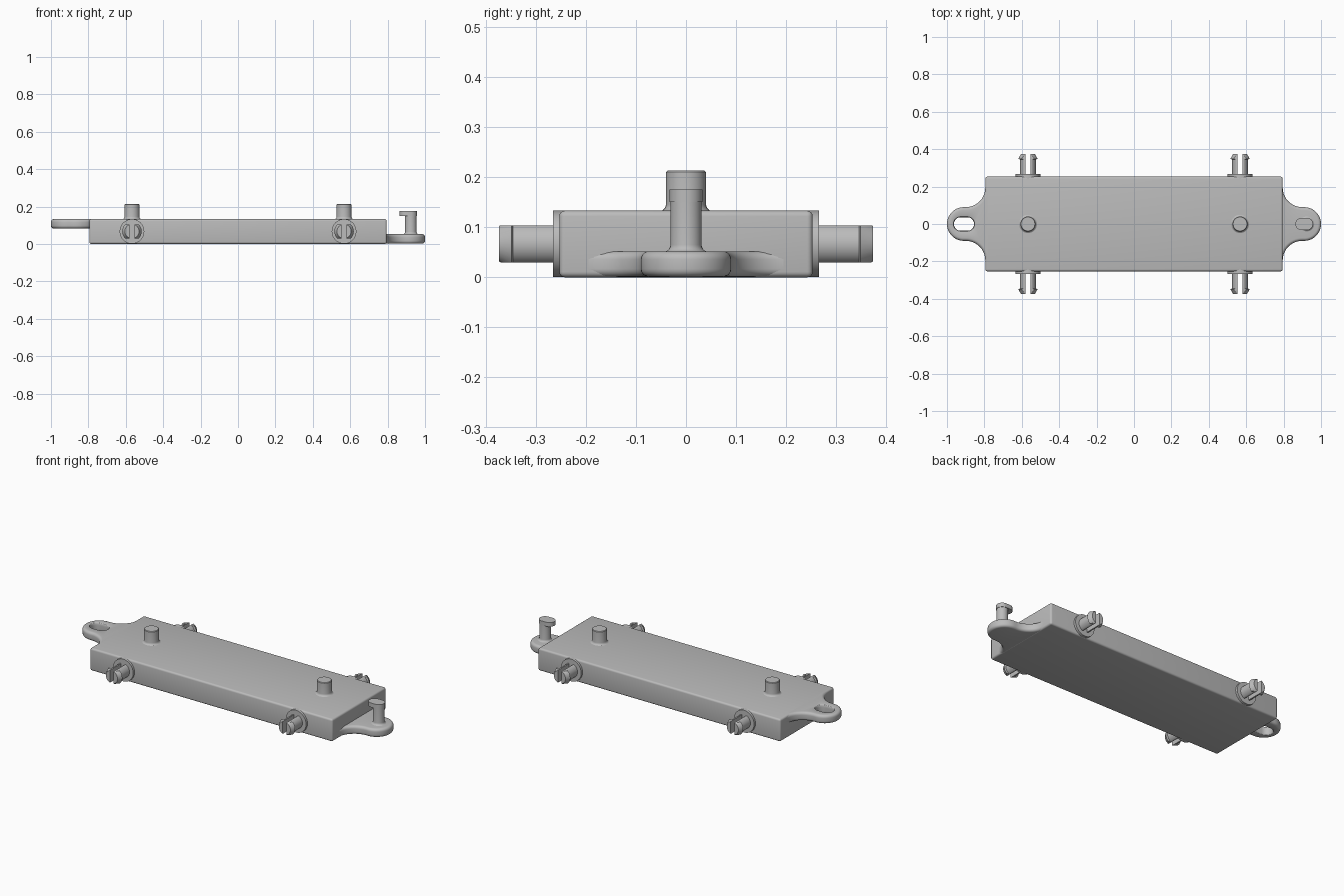
import bpy, bmesh
from math import sin, cos, pi, radians
from mathutils import Matrix, Vector

if "Cube" in bpy.data.objects:
    bpy.data.objects.remove(bpy.data.objects["Cube"], do_unlink=True)

grey = bpy.data.materials.new("plain_grey")
grey.use_nodes = True
colour = (0.5, 0.5, 0.5, 1)
grey.diffuse_color = colour
grey.node_tree.nodes["Principled BSDF"].inputs["Base Color"].default_value = colour


def arc(cx, cy, r, a, b, n=16):
    return [(cx + r * cos(radians(a + (b - a) * i / n)),
             cy + r * sin(radians(a + (b - a) * i / n))) for i in range(n + 1)]


def stadium(x0, x1, r):
    """Round-ended slot outline; a circle when both centres agree."""
    right, left = arc(x1, 0, r, -90, 90), arc(x0, 0, r, 90, 270)
    return right + left if x1 > x0 else right[:-1] + left[:-1]


def loft(bm, layers):
    """Join same-sized outlines (outline, z); return first and last edge loops."""
    loops = [[bm.verts.new((x, y, z)) for x, y in pts] for pts, z in layers]
    n = len(loops[0])
    for a, b in zip(loops, loops[1:]):
        for i in range(n):
            j = (i + 1) % n
            bm.faces.new((a[i], a[j], b[j], b[i]))
    return [[bm.edges.get((l[i], l[(i + 1) % n])) for i in range(n)]
            for l in (loops[0], loops[-1])]


def fill(bm, edges):
    bmesh.ops.triangle_fill(bm, edges=edges, use_beauty=True, use_dissolve=False)


def solid(bm, layers):
    for edges in loft(bm, layers):
        fill(bm, edges)


def finish(name, bm, matrix=Matrix()):
    bm.transform(matrix)
    bmesh.ops.recalc_face_normals(bm, faces=bm.faces[:])
    mesh = bpy.data.meshes.new(name)
    bm.to_mesh(mesh)
    bm.free()
    mesh.materials.append(grey)
    ob = bpy.data.objects.new(name, mesh)
    bpy.context.collection.objects.link(ob)
    bpy.ops.object.select_all(action='DESELECT')
    ob.select_set(True)
    bpy.context.view_layer.objects.active = ob
    bpy.ops.object.shade_smooth_by_angle(angle=radians(35))
    return ob


# Main slab with softened edges
bm = bmesh.new()
bmesh.ops.create_cube(bm, size=1)
bmesh.ops.scale(bm, vec=(1.59, 0.506, 0.133), verts=bm.verts)
bmesh.ops.translate(bm, vec=(0, 0, 0.0665), verts=bm.verts)
bmesh.ops.bevel(bm, geom=bm.edges[:], offset=0.011, segments=4, profile=0.5, affect='EDGES')
finish("body", bm)


# Rounded end tabs flaring into the slab
def tab_outline(d):
    lower = arc(0.9, -0.195, 0.105 + d, 180, 90)
    nose = arc(0.91, 0, 0.09 - d, -90, 90, 28)
    return lower + nose + [(x, -y) for x, y in reversed(lower)]


def rounded(thickness, radius, steps=5):
    """Inset and height pairs describing a plate with rounded rims."""
    low = [(radius * (1 - sin(t)), radius * (1 - cos(t)))
           for t in [i * pi / 2 / steps for i in range(steps + 1)]]
    return low + [(d, thickness - z) for d, z in reversed(low)]


def tab(name, z0, side, slotted):
    bm = bmesh.new()
    profile = rounded(0.051, 0.016)
    caps = loft(bm, [(tab_outline(d), z0 + z) for d, z in profile])
    if slotted:
        holes = loft(bm, [(stadium(0.891, 0.927, 0.036 + d * 0.3), z0 + z) for d, z in profile])
        caps = [a + b for a, b in zip(caps, holes)]
    for edges in caps:
        fill(bm, edges)
    finish(name, bm, Matrix.Rotation(0 if side > 0 else pi, 4, 'Z'))


tab("left_tab", 0.001, 1, False)
tab("right_slotted_tab", 0.082, -1, True)

# Flared foot used under the upright pegs
flare = [(0.014 * (1 - sin(t)), 0.014 * (1 - cos(t))) for t in [i * pi / 10 for i in range(6)]]

# Latch post with a hooked head on the left tab
bm = bmesh.new()
foot = [(stadium(0.924, 0.924, 0.031 + d), 0.051 + z) for d, z in flare]
solid(bm, foot + [(stadium(0.924, 0.924, 0.031), 0.16)])
finish("latch_post", bm)
bm = bmesh.new()
solid(bm, [(stadium(0.896, 0.924, 0.033), z) for z in (0.15, 0.175)])
finish("latch_head", bm)

# Upright locating pegs
for label, x in (("left", 0.567), ("right", -0.567)):
    bm = bmesh.new()
    foot = [(stadium(0, 0, 0.04 + d), 0.132 + z) for d, z in flare]
    solid(bm, foot + [(stadium(0, 0, 0.04), 0.21), (stadium(0, 0, 0.037), 0.213)])
    finish(label + "_top_peg", bm, Matrix.Translation((x, 0, 0)))


def trim(bm, co, no):
    """Cut away the side the normal points to and close the cut."""
    geom = bm.verts[:] + bm.edges[:] + bm.faces[:]
    bmesh.ops.bisect_plane(bm, geom=geom, plane_co=co, plane_no=no, clear_outer=True)
    bmesh.ops.holes_fill(bm, edges=[e for e in bm.edges if e.is_boundary], sides=0)


# Split snap clips with collars along both long sides
for facing, turn in (("front", pi / 2), ("back", -pi / 2)):
    for label, x in (("left", 0.567), ("right", -0.567)):
        sy = -1 if facing == "front" else 1
        place = Matrix.Translation((x, sy * 0.25, 0.067)) @ Matrix.Rotation(turn, 4, 'X')
        name = f"{facing}_{label}_clip"
        bm = bmesh.new()
        solid(bm, [(stadium(0, 0, 0.066), z) for z in (-0.01, 0.016)])
        finish(name + "_collar", bm, place)
        for side in (1, -1):
            bm = bmesh.new()
            rings = ((0.042, 0.01), (0.042, 0.095), (0.052, 0.098), (0.038, 0.123))
            solid(bm, [(stadium(0, 0, r), z) for r, z in rings])
            trim(bm, Vector((side * 0.013, 0, 0)), Vector((-side, 0, 0)))
            for s in (1, -1):
                trim(bm, Vector((0, s * 0.037, 0)), Vector((0, s, 0)))
            finish(f"{name}_{'outer' if side > 0 else 'inner'}_prong", bm, place)
